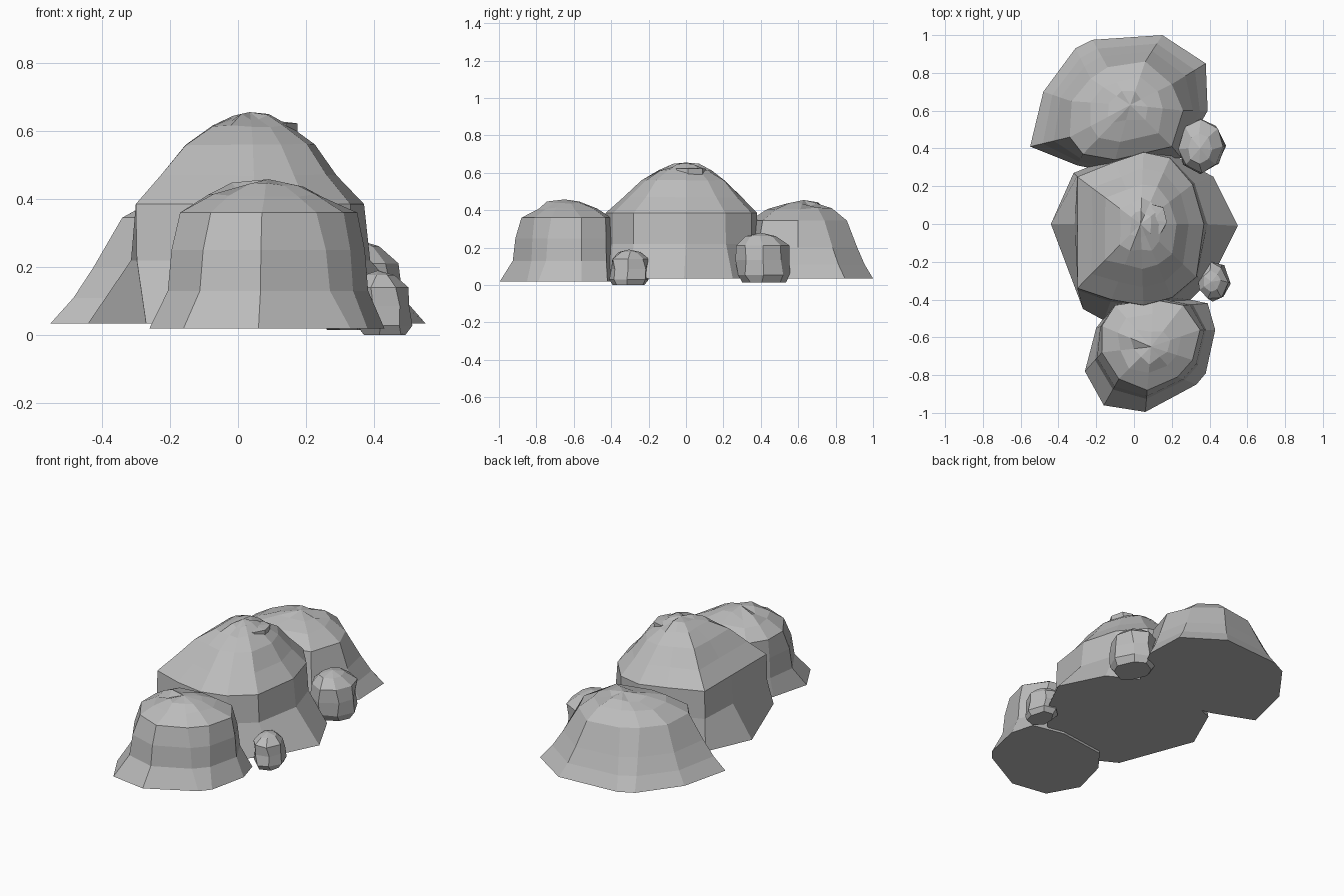
import bpy, bmesh, math, random
from mathutils import Vector

random.seed(4)
cube = bpy.data.objects.get("Cube")
if cube:
    bpy.data.objects.remove(cube, do_unlink=True)

# One stone grey for every rock
stone = bpy.data.materials.new("stone_grey")
stone.use_nodes = True
grey = (0.5, 0.5, 0.5, 1)
stone.diffuse_color = grey
bsdf = stone.node_tree.nodes["Principled BSDF"]
bsdf.inputs["Base Color"].default_value = grey
bsdf.inputs["Roughness"].default_value = 0.9


def loft(name, rings, apex):
    """Skin stacked outlines with flat faces, cap the bottom, close at the apex."""
    bm = bmesh.new()
    loops = [[bm.verts.new(p) for p in ring] for ring in rings]
    count = len(loops[0])
    bm.faces.new(loops[0])
    for low, high in zip(loops, loops[1:]):
        for i in range(count):
            j = (i + 1) % count
            bm.faces.new((low[i], low[j], high[j], high[i]))
    tip = bm.verts.new(apex)
    for i in range(count):
        bm.faces.new((loops[-1][i], loops[-1][(i + 1) % count], tip))
    bmesh.ops.recalc_face_normals(bm, faces=bm.faces)
    mesh = bpy.data.meshes.new(name)
    bm.to_mesh(mesh)
    bm.free()
    mesh.materials.append(stone)
    obj = bpy.data.objects.new(name, mesh)
    bpy.context.collection.objects.link(obj)
    return obj


def boulder(name, foot, shoulder, apex, skirt, crown):
    """skirt: (height, blend foot to shoulder); crown: (height, shrink, chipping)."""
    rings = []
    top = Vector(apex)
    for z, t in skirt:
        rings.append([Vector((*a, z)).lerp(Vector((*b, z)), t)
                      for a, b in zip(foot, shoulder)])
    for z, shrink, chip in crown:
        ring = []
        for p in shoulder:
            flat = Vector((top.x, top.y, z))
            v = flat + (Vector((*p, z)) - flat) * shrink * random.uniform(1 - chip, 1 + chip)
            v.z += random.uniform(-chip, chip) * 0.07
            ring.append(v)
        rings.append(ring)
    return loft(name, rings, apex)


def pebble(name, centre, size, profile, sides, lean=(0, 0)):
    """Small chipped stone; profile holds (height fraction, width fraction)."""
    x, y, z = centre
    w, d, h = size
    rings = []
    for f, r in profile:
        ring = []
        for i in range(sides):
            a = math.tau * (i + random.uniform(-0.15, 0.15)) / sides
            k = r * random.uniform(0.9, 1.06)
            ring.append((x + lean[0] * f + w * k * math.cos(a),
                         y + lean[1] * f + d * k * math.sin(a), z + h * f))
        rings.append(ring)
    return loft(name, rings, (x + lean[0], y + lean[1], z + h))


# Large middle boulder
boulder("middle_boulder",
        [(-.44, 0), (-.32, .27), (-.1, .36), (.05, .4), (.2, .37), (.42, .25),
         (.55, -.01), (.41, -.29), (.3, -.4), (.05, -.5), (-.16, -.51), (-.27, -.45)],
        [(-.3, 0), (-.3, .25), (-.1, .33), (.05, .38), (.19, .35), (.31, .21),
         (.37, 0), (.33, -.28), (.2, -.39), (.05, -.43), (-.12, -.4), (-.3, -.34)],
        (.035, 0, .655),
        [(.035, 0), (.22, .9), (.385, 1)],
        [(.47, .77, .02), (.56, .55, .04), (.615, .34, .08), (.64, .17, .15)])

# Chipped ledge near the middle summit
pebble("summit_ledge", (.105, .02, .55), (.075, .09, .08), [(0, 1), (.9, .95)], 7)

# Front boulder
boulder("front_boulder",
        [(-.26, -.78), (-.16, -.96), (.06, -.995), (.33, -.85), (.38, -.79),
         (.43, -.56), (.39, -.42), (.2, -.38), (-.1, -.42), (-.2, -.55)],
        [(-.17, -.68), (-.08, -.82), (.07, -.88), (.23, -.81), (.31, -.72),
         (.35, -.56), (.26, -.43), (.1, -.4), (-.1, -.43), (-.17, -.54)],
        (.09, -.65, .458),
        [(.02, 0), (.13, .6), (.25, .72), (.36, 1)],
        [(.41, .65, .08), (.435, .35, .2)])

# Back boulder
boulder("back_boulder",
        [(-.55, .41), (-.48, .7), (-.31, .93), (-.22, .975), (.15, 1),
         (.38, .85), (.39, .6), (.25, .35), (-.1, .27), (-.3, .31)],
        [(-.34, .46), (-.33, .65), (-.23, .77), (-.14, .83), (.06, .86),
         (.2, .74), (.26, .6), (.2, .41), (-.1, .34), (-.27, .37)],
        (-.02, .63, .455),
        [(.035, 0), (.11, .32), (.2, .6), (.345, 1)],
        [(.41, .64, .07), (.435, .32, .2)])

# Two small stones on the left side
stone_profile = [(0, .8), (.15, 1), (.45, .96), (.74, .95), (.93, .55)]
pebble("large_side_stone", (.36, .42, .015), (.125, .15, .265), stone_profile, 8, (-.01, -.02))
pebble("small_side_stone", (.43, -.305, 0), (.085, .105, .19), stone_profile, 7, (-.02, 0))
